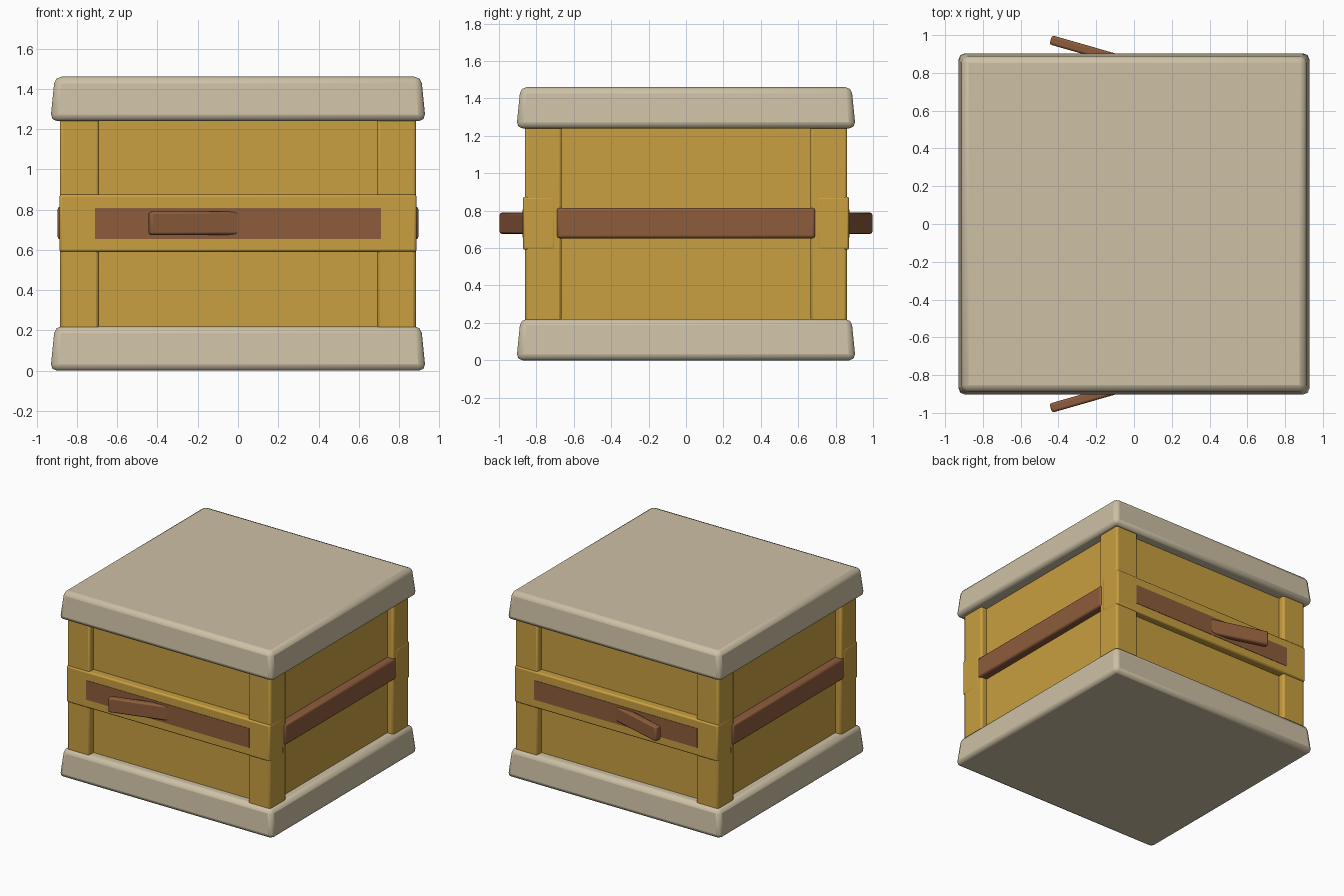
import bpy, math
from mathutils import Matrix, Vector

if "Cube" in bpy.data.objects:
    bpy.data.objects.remove(bpy.data.objects["Cube"])


def material(name, rgb):
    m = bpy.data.materials.new(name)
    m.diffuse_color = (*rgb, 1)
    m.use_nodes = True
    m.node_tree.nodes["Principled BSDF"].inputs["Base Color"].default_value = m.diffuse_color
    return m


GOLD = material("golden wood", (0.58, 0.345, 0.052))
CREAM = material("cream cap", (0.61, 0.53, 0.375))
BROWN = material("brown strap", (0.27, 0.107, 0.045))


def box(name, lo, hi, mat, bevel=0.0, segments=2, taper=0.0, turn=0.0):
    """Box between two corners; taper pulls the top in, turn rotates about z."""
    lo, hi = Vector(lo), Vector(hi)
    c, s = (lo + hi) / 2, hi - lo
    bpy.ops.mesh.primitive_cube_add(size=1)
    ob = bpy.context.object
    ob.name = name
    for v in ob.data.vertices:
        top = v.co.z > 0
        v.co = Vector((v.co.x * s.x, v.co.y * s.y, v.co.z * s.z))
        if top:
            v.co.x -= math.copysign(taper, v.co.x)
            v.co.y -= math.copysign(taper, v.co.y)
    ob.data.transform(Matrix.Translation(c) @ Matrix.Rotation(turn, 4, 'Z'))
    ob.data.materials.append(mat)
    if bevel:
        m = ob.modifiers.new("Bevel", 'BEVEL')
        m.width, m.segments = bevel, segments
        m.limit_method = 'NONE'
        bpy.ops.object.shade_smooth_by_angle(angle=math.radians(50))
    return ob


# Recessed core whose sides are the panels
box("panel_core", (-0.835, -0.812, 0.1), (0.835, 0.812, 1.35), GOLD)

# Base and lid, both slightly narrower at the top
box("base", (-0.932, -0.907, 0), (0.932, 0.907, 0.22), CREAM, 0.033, 2, 0.022)
box("lid", (-0.932, -0.907, 1.24), (0.932, 0.907, 1.46), CREAM, 0.033, 2, 0.022)

for sy, side in ((-1, "front"), (1, "back")):
    def span(a, b):
        return min(sy * a, sy * b), max(sy * a, sy * b)

    # Corner posts
    y0, y1 = span(0.665, 0.862)
    for sx, hand in ((-1, "left"), (1, "right")):
        x0, x1 = sorted((sx * 0.69, sx * 0.885))
        box(f"{side}_{hand}_post", (x0, y0, 0.15), (x1, y1, 1.3), GOLD, 0.015)

    # Belt rail across the face, with its inlaid strap
    y0, y1 = span(0.70, 0.872)
    box(f"{side}_rail", (-0.887, y0, 0.59), (0.887, y1, 0.875), GOLD, 0.012)
    y0, y1 = span(0.868, 0.875)
    box(f"{side}_inlay", (-0.71, y0, 0.655), (0.71, y1, 0.807), BROWN)

    # Strap end lifting away from the face
    cy = sy * 0.912
    box(f"{side}_strap_end", (-0.45, cy - 0.025, 0.675), (0.008, cy + 0.025, 0.79),
        BROWN, 0.012, turn=-sy * math.radians(16)).location.x = 0

# Side straps
for sx, hand in ((-1, "left"), (1, "right")):
    x0, x1 = sorted((sx * 0.82, sx * 0.897))
    box(f"{hand}_side_strap", (x0, -0.692, 0.652), (x1, 0.692, 0.815), BROWN, 0.015)
